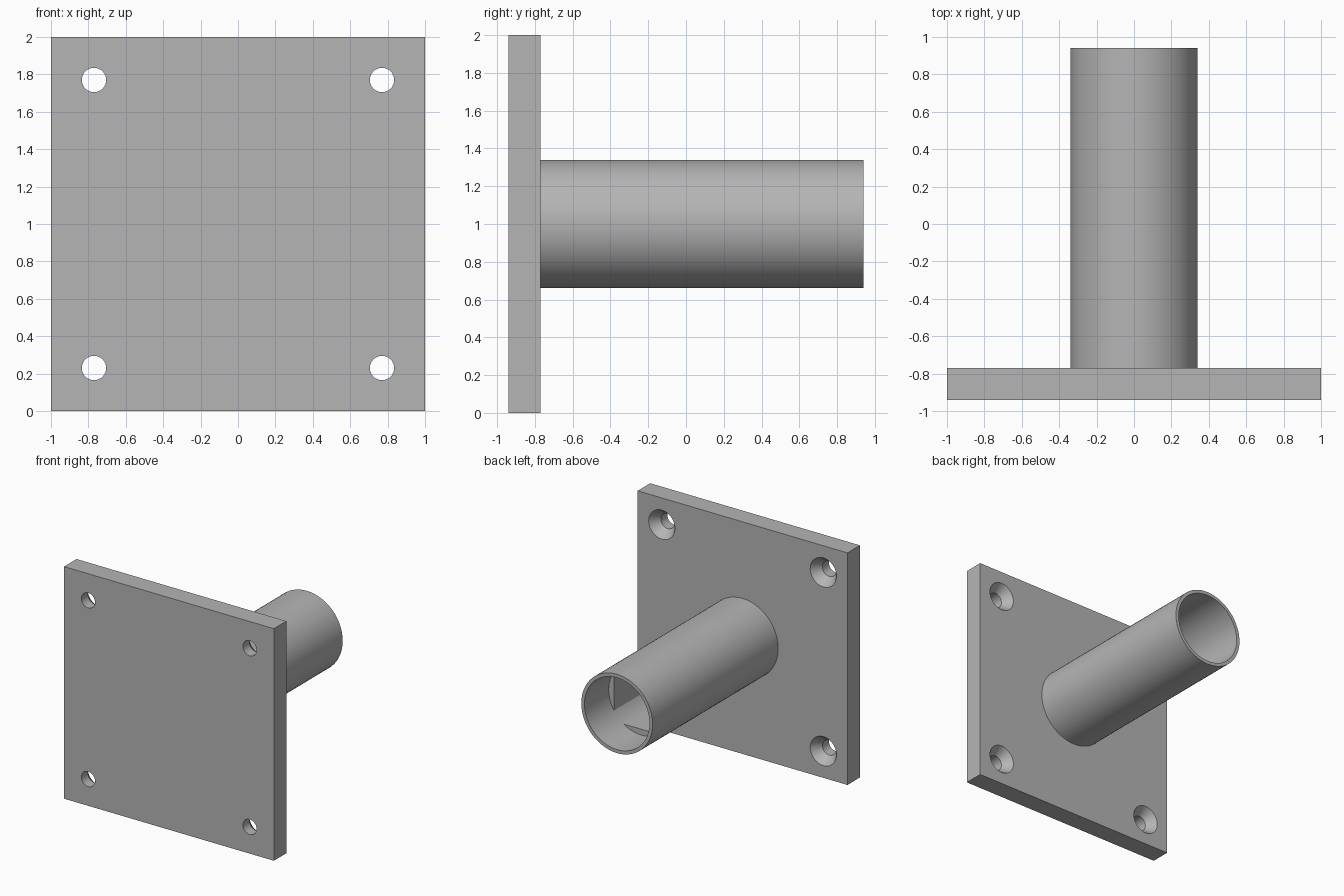
import bpy, bmesh, math
from mathutils import Matrix

cube = bpy.data.objects.get("Cube")
if cube:
    bpy.data.objects.remove(cube, do_unlink=True)

grey = bpy.data.materials.new("grey_metal")
grey.use_nodes = True
colour = (0.46, 0.46, 0.46, 1)
grey.diffuse_color = colour
grey.node_tree.nodes["Principled BSDF"].inputs["Base Color"].default_value = colour

FRONT, BACK, END = -0.94, -0.77, 0.94
R_OUT, R_IN = 0.34, 0.31


def make_object(name, bm):
    bmesh.ops.recalc_face_normals(bm, faces=bm.faces)
    mesh = bpy.data.meshes.new(name)
    bm.to_mesh(mesh)
    bm.free()
    mesh.materials.append(grey)
    obj = bpy.data.objects.new(name, mesh)
    bpy.context.collection.objects.link(obj)
    return obj


def lathe(name, profile, x=0, z=1, sides=64):
    """Revolve a closed (radius, y) profile about an axis along y."""
    bm = bmesh.new()
    rings = []
    for r, y in profile:
        if r == 0:
            rings.append([bm.verts.new((x, y, z))] * sides)
        else:
            rings.append([bm.verts.new((x + r * math.cos(a), y, z + r * math.sin(a)))
                          for a in (2 * math.pi * i / sides for i in range(sides))])
    for a, b in zip(rings, rings[1:] + rings[:1]):
        for i in range(sides):
            j = (i + 1) % sides
            corners = list(dict.fromkeys((a[i], a[j], b[j], b[i])))
            if len(corners) > 2:
                bm.faces.new(corners)
    return make_object(name, bm)


def smooth(obj):
    bpy.ops.object.select_all(action="DESELECT")
    obj.select_set(True)
    bpy.context.view_layer.objects.active = obj
    bpy.ops.object.shade_smooth_by_angle(angle=math.radians(30))


# Square mounting plate
bm = bmesh.new()
bmesh.ops.create_cube(bm, size=1, matrix=Matrix.Translation((0, (FRONT + BACK) / 2, 1))
                      @ Matrix.Diagonal((2, BACK - FRONT, 2, 1)))
plate = make_object("mounting_plate", bm)

# Countersunk screw holes, wide at the back face
for x in (-0.77, 0.77):
    for z in (0.23, 1.77):
        cutter = lathe("screw_hole_cutter", [(0, FRONT - 0.1), (0.065, FRONT - 0.1),
                       (0.065, BACK - 0.08), (0.125, BACK), (0.125, BACK + 0.1),
                       (0, BACK + 0.1)], x, z, 48)
        cut = plate.modifiers.new("screw_hole", "BOOLEAN")
        cut.operation = "DIFFERENCE"
        cut.solver = "EXACT"
        cut.object = cutter
        bpy.context.view_layer.objects.active = plate
        bpy.ops.object.modifier_apply(modifier=cut.name)
        bpy.data.objects.remove(cutter, do_unlink=True)
smooth(plate)

# Open tube standing on the back face
tube = lathe("tube", [(R_OUT, BACK), (R_OUT, END), (R_IN, END), (R_IN, BACK)])
smooth(tube)


# Flat pads along the bore: a circle segment extruded down the tube
def bore_flat(name, direction, chord=0.26, start=0.61):
    half = math.acos(chord / R_IN)
    bm = bmesh.new()
    arc = [direction + half * (i / 6 - 1) for i in range(13)]
    loop = [bm.verts.new((R_IN * math.cos(a), start, 1 + R_IN * math.sin(a))) for a in arc]
    face = bm.faces.new(loop)
    side = bmesh.ops.extrude_face_region(bm, geom=[face])["geom"]
    for v in side:
        if isinstance(v, bmesh.types.BMVert):
            v.co.y = BACK
    make_object(name, bm)


bore_flat("left_bore_flat", 0)
bore_flat("lower_bore_flat", -math.pi / 2)
